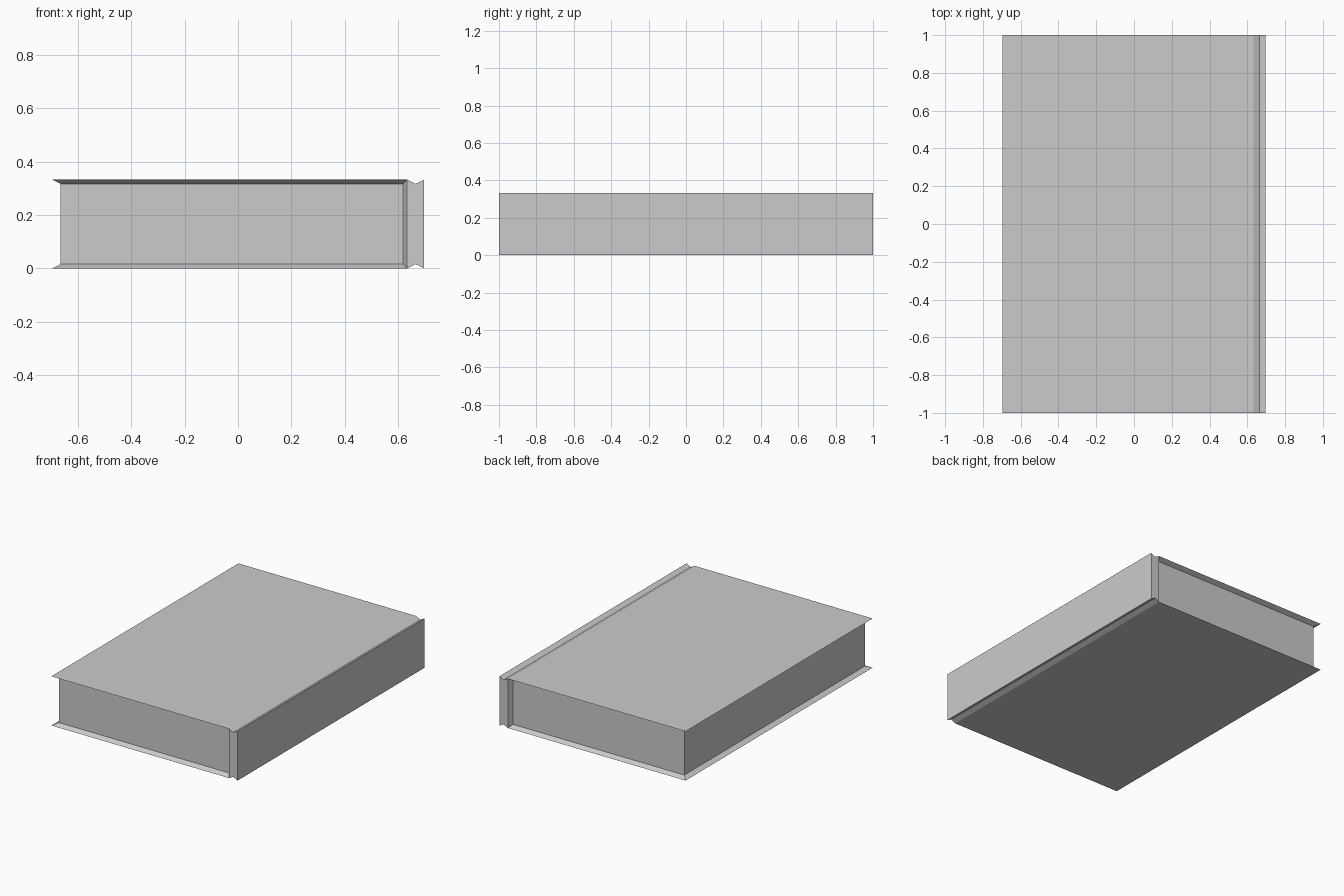
import bpy
import bmesh

if "Cube" in bpy.data.objects:
    bpy.data.objects.remove(bpy.data.objects["Cube"])

# Overall proportions
LEFT, RIGHT = -0.697, 0.697   # fore edge and spine
HINGE, GROOVE = 0.632, 0.665  # cover hinge and groove bottom
HEIGHT, LENGTH = 0.333, 1.0
LIP, DIP = 0.033, 0.016       # cover overhang and lip thickness
PAGE_END = 0.618

grey = bpy.data.materials.new("plain grey")
grey.use_nodes = True
colour = (0.6, 0.6, 0.6, 1)
grey.diffuse_color = colour
grey.node_tree.nodes["Principled BSDF"].inputs["Base Color"].default_value = colour

bm = bmesh.new()


def ring(x0, x1, y, z):
    """Rectangle of vertices at one height."""
    return [bm.verts.new(p) for p in
            ((x0, -y, z), (x1, -y, z), (x1, y, z), (x0, y, z))]


# Covers and page block: four stacked rectangles, pinched between the covers
levels = [ring(LEFT, HINGE, LENGTH, 0),
          ring(LEFT + LIP, PAGE_END, LENGTH - LIP, DIP),
          ring(LEFT + LIP, PAGE_END, LENGTH - LIP, HEIGHT - DIP),
          ring(LEFT, HINGE, LENGTH, HEIGHT)]
bm.faces.new(levels[0][::-1])
bm.faces.new(levels[-1])
for low, high in zip(levels, levels[1:]):
    for i in (0, 2, 3):
        j = (i + 1) % 4
        bm.faces.new((low[i], low[j], high[j], high[i]))

# Spine: notched end profile joined from front to back
profile = [(HINGE, 0), (GROOVE, DIP), (RIGHT, 0),
           (RIGHT, HEIGHT), (GROOVE, HEIGHT - DIP), (HINGE, HEIGHT)]
corner = {(0, 0): levels[0][1], (0, 1): levels[0][2],
          (5, 0): levels[3][1], (5, 1): levels[3][2]}
front, back = [[corner.get((i, side)) or bm.verts.new((x, y, z))
                for i, (x, z) in enumerate(profile)]
               for side, y in enumerate((-LENGTH, LENGTH))]
bm.faces.new(front)
bm.faces.new(back[::-1])
for i in range(5):
    bm.faces.new((front[i], back[i], back[i + 1], front[i + 1]))

# Slanted walls where the pages meet the spine
for k in (1, 2):
    bm.faces.new([level[k] for level in levels])

bmesh.ops.recalc_face_normals(bm, faces=bm.faces[:])
mesh = bpy.data.meshes.new("book")
bm.to_mesh(mesh)
bm.free()
mesh.materials.append(grey)
book = bpy.data.objects.new("book", mesh)
bpy.context.collection.objects.link(book)
